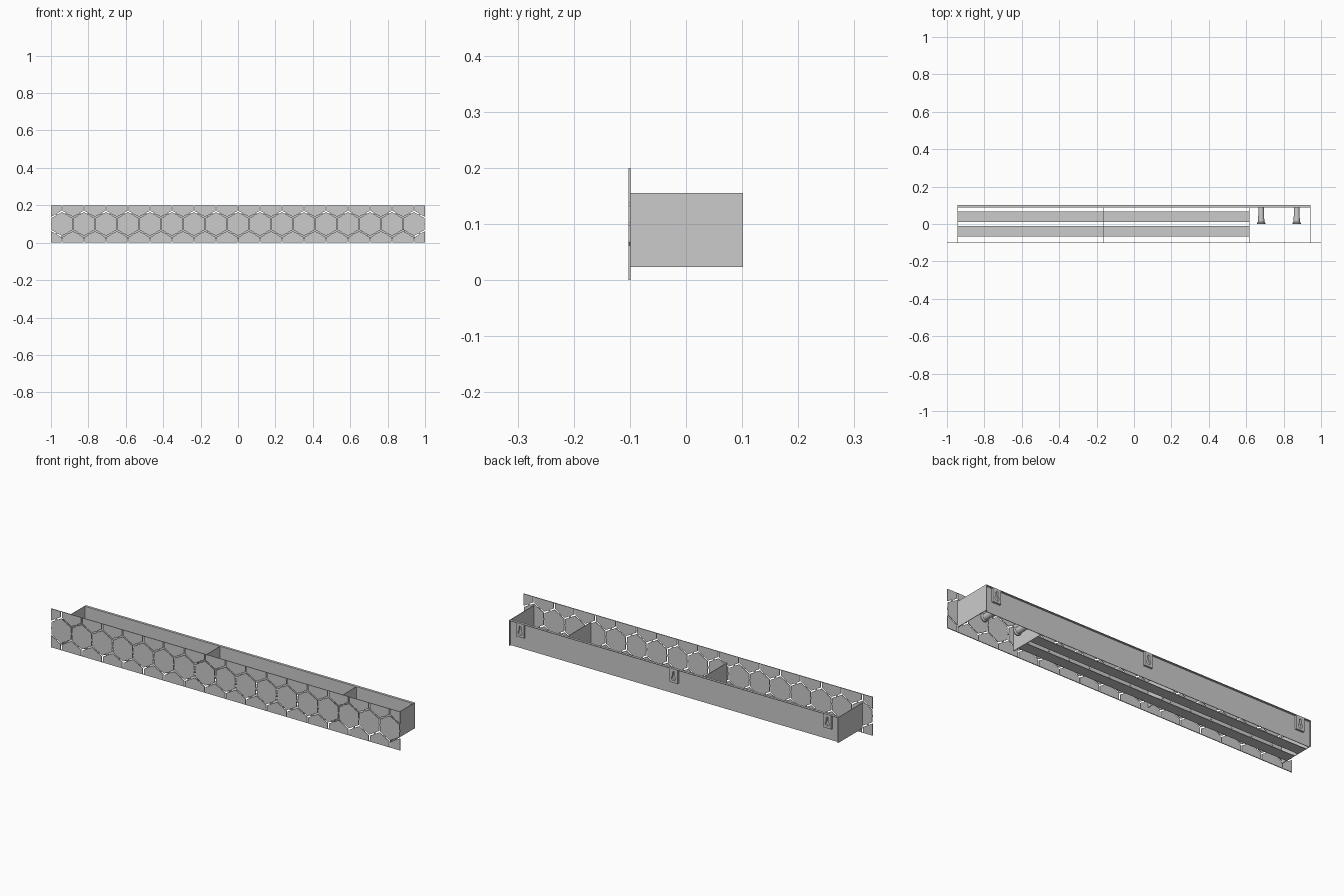
import bpy, bmesh
from math import sin, cos, pi, radians, sqrt

if "Cube" in bpy.data.objects:
    bpy.data.objects.remove(bpy.data.objects["Cube"])

T = 0.003                       # sheet thickness
Z0, Z1 = 0.023, 0.155           # box bottom and top
HX = 0.943                      # half length of the box


def make_object(name, bm):
    bmesh.ops.recalc_face_normals(bm, faces=bm.faces)
    me = bpy.data.meshes.new(name)
    bm.to_mesh(me)
    bm.free()
    ob = bpy.data.objects.new(name, me)
    bpy.context.collection.objects.link(ob)
    return ob


def add_prism(bm, pts, y0, y1):
    """Extrude an xz outline from y0 to y1."""
    face = bm.faces.new([bm.verts.new((x, y0, z)) for x, z in pts])
    ext = bmesh.ops.extrude_face_region(bm, geom=[face])["geom"]
    verts = [v for v in ext if isinstance(v, bmesh.types.BMVert)]
    bmesh.ops.translate(bm, verts=verts, vec=(0, y1 - y0, 0))


def box(name, x0, x1, y0, y1, z0, z1):
    bm = bmesh.new()
    add_prism(bm, [(x0, z0), (x1, z0), (x1, z1), (x0, z1)], y0, y1)
    return make_object(name, bm)


def cut(ob, cutter):
    cutter.hide_render = True
    mod = ob.modifiers.new("cut", 'BOOLEAN')
    mod.operation = 'DIFFERENCE'
    mod.solver = 'EXACT'
    mod.object = cutter
    bpy.context.view_layer.objects.active = ob
    bpy.ops.object.modifier_apply(modifier=mod.name)
    bpy.data.objects.remove(cutter)


def y_slot(cx, cz, turn, arm, w):
    """Outline of a three-armed slot, first arm at angle turn."""
    pts = []
    for k in range(3):
        a = turn + k * 2 * pi / 3
        d, n = (cos(a), sin(a)), (-sin(a), cos(a))
        for s in (-1, 1):
            pts.append((cx + d[0] * arm + s * n[0] * w, cz + d[1] * arm + s * n[1] * w))
        b = a + pi / 3
        r = 2 * w / sqrt(3)
        pts.append((cx + cos(b) * r, cz + sin(b) * r))
    return pts


# Front panel with honeycomb slots
panel = box("front_panel", -1, 1, -0.1025, -0.0985, 0, 0.2)
N = 17
W = 2 / N
R = W / sqrt(3)
bm = bmesh.new()
for i in range(N + 1):
    for s in (-1, 1):
        spots = [(-1 + i * W, 0.1 + s * R / 2, -s)]
        if i < N:
            spots.append((-1 + (i + 0.5) * W, 0.1 + s * R, s))
        for x, z, up in spots:
            add_prism(bm, y_slot(x, z, up * pi / 2, R / 2 - 0.004, 0.0035), -0.12, -0.08)
cut(panel, make_object("slot_cutter", bm))

# Back plate and its folded rim
box("back_plate", -HX, HX, 0.089, 0.092, Z0, Z1)
box("back_top_rim", -HX, HX, 0.092, 0.102, Z1 - T, Z1)

# End walls and inner dividers
for name, x in (("left_end_wall", -HX), ("right_end_wall", HX - T)):
    box(name, x, x + T, -0.0985, 0.102, Z0, Z1)
for name, x in (("middle_divider", -0.167), ("key_bay_divider", 0.614)):
    box(name, x, x + T, -0.0985, 0.089, Z0, Z1)

# Floor slats
for name, y in (("rear_floor_slat", 0.04), ("front_floor_slat", -0.04)):
    box(name, -HX, 0.614, y - 0.028, y + 0.028, Z0, Z0 + T)

# Wall hangers with keyholes
for name, x in (("left_hanger", -0.88), ("middle_hanger", 0), ("right_hanger", 0.88)):
    plate = box(name, x - 0.023, x + 0.023, 0.092, 0.102, 0.083, Z1 - T)
    bm = bmesh.new()
    arc = [radians(120 - 360 - 0 + 0) + radians(300) * k / 14 for k in range(15)]
    hole = [(x + 0.012 * cos(a), 0.106 + 0.012 * sin(a)) for a in arc]
    hole += [(x + 0.006 * cos(pi * k / 6), 0.135 + 0.006 * sin(pi * k / 6)) for k in range(7)]
    add_prism(bm, hole, 0.0925, 0.11)
    cut(plate, make_object("keyhole_cutter", bm))

# Key pegs, lathed around y
profile = [(0.014, 0.09), (0.017, 0.012), (0.022, 0.006), (0.022, 0.0)]
for name, x in (("inner_key_peg", 0.68), ("outer_key_peg", 0.87)):
    bm = bmesh.new()
    S = 24
    rings = [[bm.verts.new((x + r * cos(2 * pi * k / S), y, 0.055 + r * sin(2 * pi * k / S)))
              for k in range(S)] for r, y in profile]
    for a, b in zip(rings, rings[1:]):
        for k in range(S):
            bm.faces.new((a[k], a[(k + 1) % S], b[(k + 1) % S], b[k]))
    bm.faces.new(rings[0])
    bm.faces.new(rings[-1])
    peg = make_object(name, bm)
    bpy.ops.object.select_all(action='DESELECT')
    peg.select_set(True)
    bpy.context.view_layer.objects.active = peg
    bpy.ops.object.shade_smooth_by_angle()
